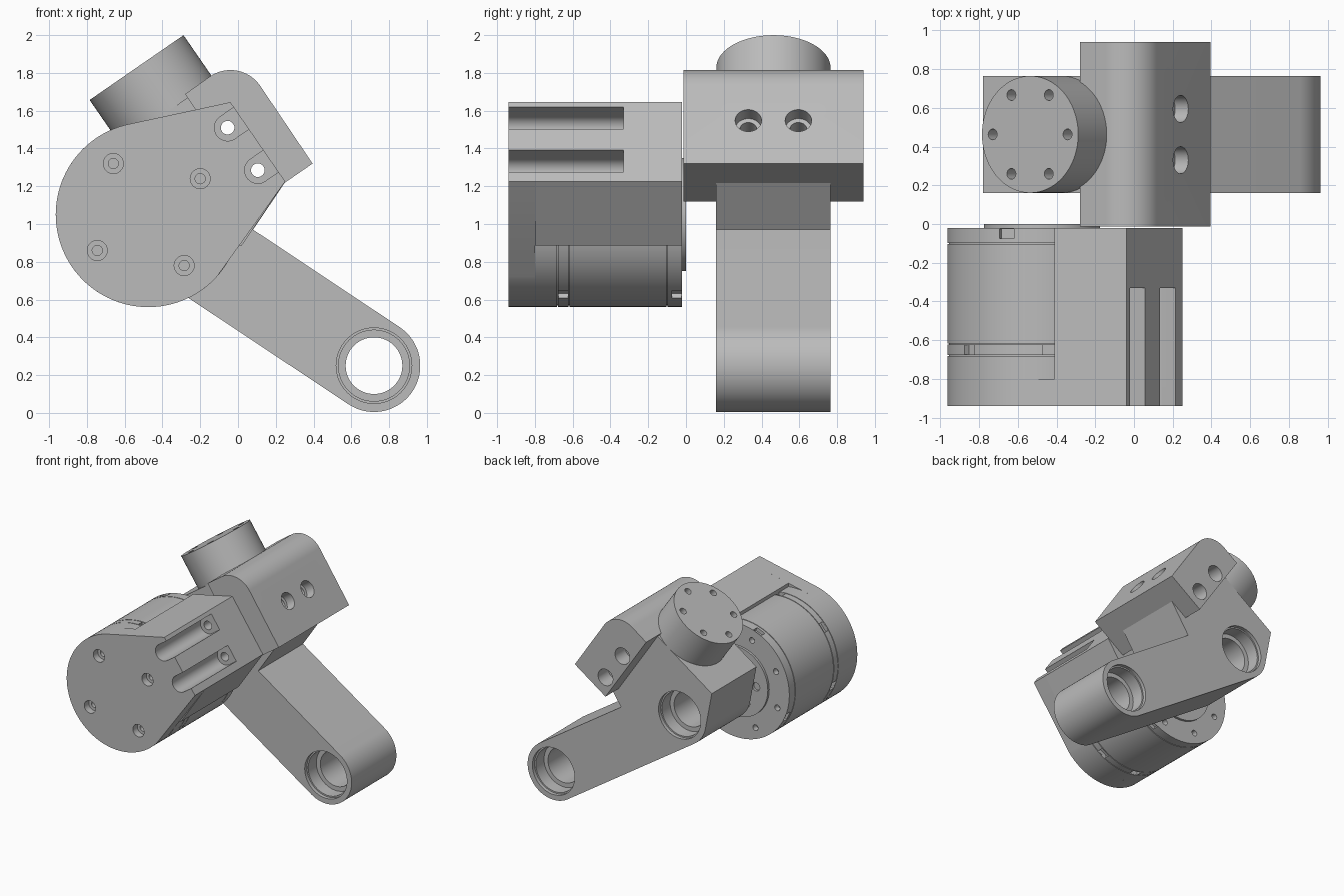
import bpy, bmesh, math
from mathutils import Vector, Matrix

cube = bpy.data.objects.get("Cube")
if cube:
    bpy.data.objects.remove(cube)

grey = bpy.data.materials.new("machined_grey")
grey.use_nodes = True
grey.diffuse_color = (0.5, 0.5, 0.5, 1)
grey.node_tree.nodes["Principled BSDF"].inputs["Base Color"].default_value = (0.5, 0.5, 0.5, 1)

# Tilted axes of the assembly in the XZ plane
T = Vector((0.568, 0, -0.823)).normalized()
N = Vector((0.823, 0, 0.568)).normalized()
Y = Vector((0, 1, 0))
MX, MZ = -0.475, 1.05      # motor axis
EX, EZ = 0.72, 0.25        # arm end axis
R = 0.49


def finish(name, bm):
    bmesh.ops.recalc_face_normals(bm, faces=bm.faces)
    mesh = bpy.data.meshes.new(name)
    bm.to_mesh(mesh)
    bm.free()
    mesh.materials.append(grey)
    ob = bpy.data.objects.new(name, mesh)
    bpy.context.collection.objects.link(ob)
    return ob


def prism(name, pts, y0, y1):
    bm = bmesh.new()
    face = bm.faces.new([bm.verts.new((x, y0, z)) for x, z in pts])
    ext = bmesh.ops.extrude_face_region(bm, geom=[face])["geom"]
    bmesh.ops.translate(bm, vec=(0, y1 - y0, 0),
                        verts=[g for g in ext if isinstance(g, bmesh.types.BMVert)])
    return finish(name, bm)


def rod(name, a, b, r, seg=32):
    a, b = Vector(a), Vector(b)
    rot = (b - a).to_track_quat("Z", "Y").to_matrix().to_4x4()
    bm = bmesh.new()
    bmesh.ops.create_cone(bm, cap_ends=True, segments=seg, radius1=r, radius2=r,
                          depth=(b - a).length, matrix=Matrix.Translation((a + b) / 2) @ rot)
    return finish(name, bm)


def yrod(name, x, z, y0, y1, r, seg=32):
    return rod(name, (x, y0, z), (x, y1, z), r, seg)


def box(name, centre, size, angle):
    bm = bmesh.new()
    m = Matrix.Translation(centre) @ Matrix.Rotation(-angle, 4, "Y") @ Matrix.Diagonal((*size, 1))
    bmesh.ops.create_cube(bm, size=1, matrix=m)
    return finish(name, bm)


def cut(ob, cutters):
    bpy.context.view_layer.objects.active = ob
    for c in cutters:
        c.hide_render = True
        mod = ob.modifiers.new("cut", "BOOLEAN")
        mod.operation = "DIFFERENCE"
        mod.solver = "EXACT"
        mod.object = c
        bpy.ops.object.modifier_apply(modifier=mod.name)
        bpy.data.objects.remove(c)


def arc(cx, cz, r, a0, a1, n=40):
    return [(cx + r * math.cos(math.radians(a0 + (a1 - a0) * i / n)),
             cz + r * math.sin(math.radians(a0 + (a1 - a0) * i / n))) for i in range(n + 1)]


# Motor cover plate with four counterbored screws
corner, edge = (-0.04, 1.645), (0.25, 1.225)
plate = prism("motor_cover", arc(MX, MZ, R, 102.2, 318, 64) + [edge, corner], -0.94, -0.80)
cuts = []
for x, z in ((-0.66, 1.32), (-0.2, 1.24), (-0.745, 0.86), (-0.285, 0.78)):
    cuts += [yrod("c", x, z, -1, -0.88, 0.053), yrod("c", x, z, -1, -0.83, 0.027)]

# Mounting block beside the motor
block = prism("motor_mount", [(-0.41, 1.565), corner, edge, (0.019, 0.885), (-0.41, 0.885)], -0.80, -0.02)

# Two open screw channels along the slanted face, with bolt holes
bolts = ((-0.055, 1.51), (0.105, 1.285))


def channels(y1):
    out = []
    for x, z in bolts:
        a = math.degrees(math.atan2(N.z, N.x))
        pts = arc(x, z, 0.07, a + 90, a + 270, 20)
        pts += [(px + 0.3 * N.x, pz + 0.3 * N.z) for px, pz in (pts[-1], pts[0])]
        out.append(prism("c", pts, -1, y1))
    return out


cut(plate, cuts + channels(-0.7))
cut(block, channels(-0.33) + [yrod("c", x, z, -0.5, 0.1, 0.036) for x, z in bolts])

# Motor drum with seam grooves, rim notches and rear screws
motor = yrod("motor_drum", MX, MZ, -0.80, -0.02, R, 96)
cuts = []
for y, angles in ((-0.65, (35, 85, 140, 200, 260, 300)), (-0.05, (15, 112, 205, 300))):
    for a in angles:
        t = math.radians(a)
        cuts.append(box("c", (MX + R * math.cos(t), y, MZ + R * math.sin(t)), (0.06, 0.05, 0.08), t))
for i in range(8):
    t = math.radians(45 * i + 20)
    cuts.append(yrod("c", MX + 0.4 * math.cos(t), MZ + 0.4 * math.sin(t), -0.07, 0.1, 0.025, 16))
for y in (-0.68, -0.62, -0.10):
    ring = yrod("c", MX, MZ, y - 0.003, y + 0.003, R + 0.05, 96)
    cut(ring, [yrod("c", MX, MZ, y - 0.1, y + 0.1, R - 0.008, 96)])
    cuts.append(ring)
cut(motor, cuts)

# Output disc
disc = yrod("output_disc", MX, MZ, -0.03, 0.0, 0.3, 64)
cuts = [yrod("c", MX, MZ, -0.02, 0.1, 0.08)]
for i in range(6):
    t = math.radians(60 * i)
    cuts.append(yrod("c", MX + 0.19 * math.cos(t), MZ + 0.19 * math.sin(t), -0.02, 0.1, 0.035, 16))
cut(disc, cuts)

# Head block with one rounded long edge
a = math.degrees(math.atan2(N.z, N.x))
head = prism("head_block", [(0.395, 1.32)] + arc(-0.04, 1.625, 0.19, a, a + 90, 24)
             + [(-0.28, 1.688), (0.105, 1.12)], -0.012, 0.94)
cuts = []
for x, z in bolts:
    cuts += [yrod("c", x, z, -0.2, 1.1, 0.036), yrod("c", x, z, 0.8, 1.1, 0.07)]
for y in (0.33, 0.595):
    p = Vector((0.239, y, 1.546))
    cuts += [rod("c", p - 0.08 * N, p + 0.2 * N, 0.07), rod("c", p - 0.6 * N, p + 0.2 * N, 0.045)]
cut(head, cuts)

# Arm link with a stepped bearing seat at each end
d = math.degrees(math.atan2(EZ - MZ, EX - MX))
link = prism("arm_link", arc(EX, EZ, 0.245, d - 90, d + 90)
             + [(0.08, 0.97), (0.25, 1.222), (0.11, 1.135), (-0.265, 1.67), (-0.78, 1.315)]
             + arc(MX, MZ, 0.25, 191, 270 + d, 20), 0.16, 0.765)
cuts = []
for x, z in ((EX, EZ), (MX, MZ)):
    cuts.append(yrod("c", x, z, 0, 1, 0.15, 64))
    for face, s in ((0.16, 1), (0.765, -1)):
        for r, depth in ((0.2, 0.03), (0.188, 0.14)):
            cuts.append(yrod("c", x, z, face - 0.1 * s, face + depth * s, r, 64))
cut(link, cuts)

# Round tower with six screw holes in its end
top = Vector((-0.537, 0.463, 1.828))
tower = rod("tower", top, top + 0.34 * T, 0.302, 96)
cuts = []
for i in range(6):
    t = math.radians(60 * i)
    p = top + 0.235 * (math.cos(t) * N + math.sin(t) * Y)
    cuts.append(rod("c", p - 0.1 * T, p + 0.1 * T, 0.028, 20))
cut(tower, cuts)

# Smooth curved walls, keep edges sharp
for ob in (plate, block, motor, disc, head, link, tower):
    bpy.ops.object.select_all(action="DESELECT")
    ob.select_set(True)
    bpy.context.view_layer.objects.active = ob
    bpy.ops.object.shade_smooth_by_angle(angle=math.radians(30))
